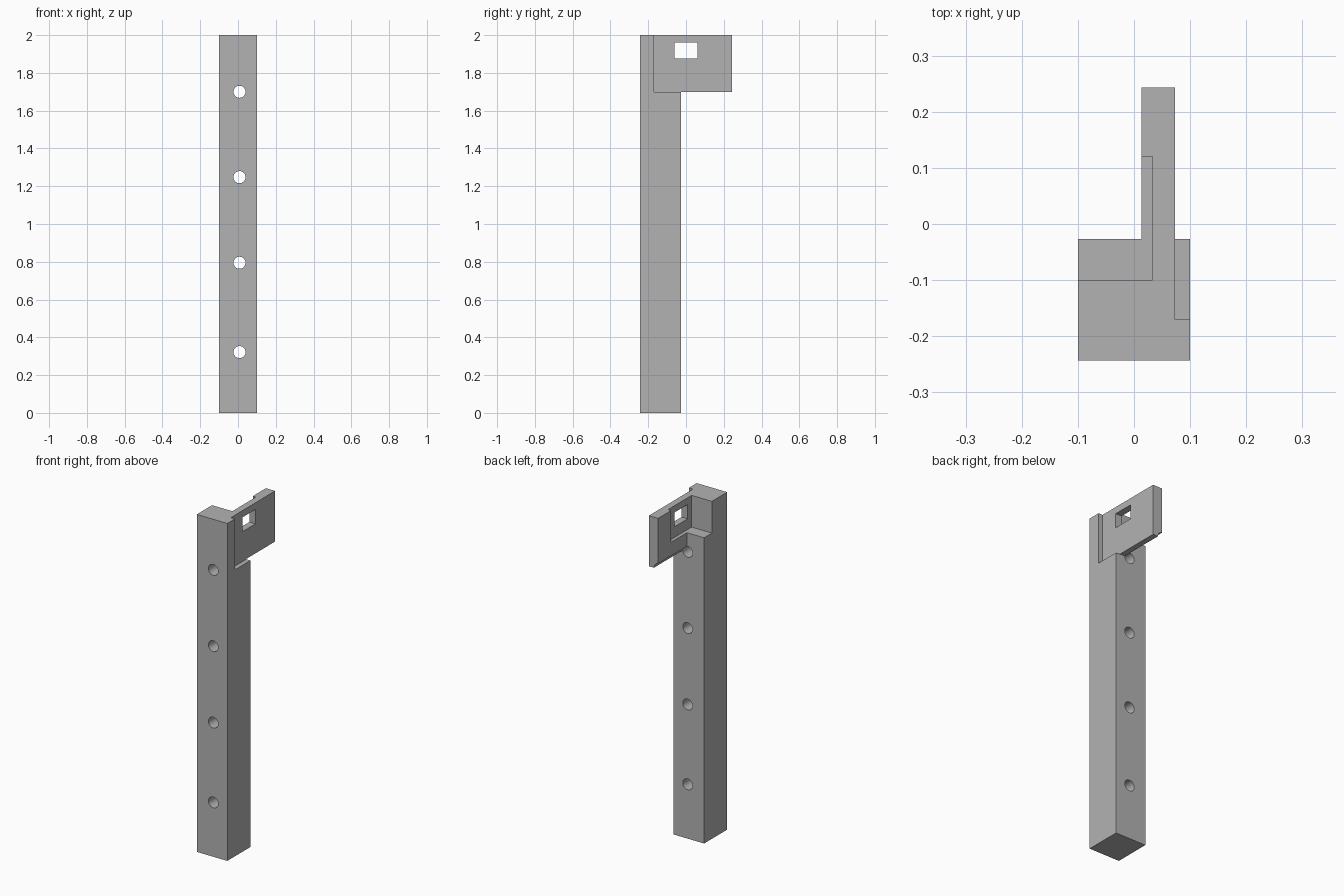
import bpy
from math import pi

cube = bpy.data.objects.get("Cube")
if cube:
    bpy.data.objects.remove(cube, do_unlink=True)

grey = bpy.data.materials.new("plain grey")
grey.use_nodes = True
colour = (0.45, 0.45, 0.45, 1)
grey.diffuse_color = colour
grey.node_tree.nodes["Principled BSDF"].inputs["Base Color"].default_value = colour


def box(name, x, y, z):
    """Box between pairs of x, y and z limits."""
    spans = (x, y, z)
    bpy.ops.mesh.primitive_cube_add(size=1, location=[(a + b) / 2 for a, b in spans])
    ob = bpy.context.object
    ob.name = name
    ob.scale = [b - a for a, b in spans]
    bpy.ops.object.transform_apply(location=True, rotation=True, scale=True)
    ob.data.materials.append(grey)
    return ob


def combine(target, tool, operation):
    mod = target.modifiers.new(operation.lower(), 'BOOLEAN')
    mod.operation = operation
    mod.solver = 'EXACT'
    mod.object = tool
    bpy.context.view_layer.objects.active = target
    bpy.ops.object.modifier_apply(modifier=mod.name)
    bpy.data.objects.remove(tool, do_unlink=True)


# Post with the hook plate at its top
post = box("bracket_post", (-0.1, 0.1), (-0.243, -0.027), (0, 2))
combine(post, box("hook_plate", (0.013, 0.1), (-0.06, 0.243), (1.7, 2)), 'UNION')

# Step along the plate's outer side, recess inside it, and the window
combine(post, box("side_step", (0.073, 0.2), (-0.17, 0.4), (1.698, 2.1)), 'DIFFERENCE')
combine(post, box("inner_recess", (-0.2, 0.033), (-0.1, 0.12), (1.812, 2.1)), 'DIFFERENCE')
combine(post, box("window", (-0.2, 0.2), (-0.062, 0.06), (1.875, 1.96)), 'DIFFERENCE')

# Screw holes; the highest one also grooves the plate's lower edge
for height in (0.322, 0.795, 1.248, 1.7):
    bpy.ops.mesh.primitive_cylinder_add(vertices=32, radius=0.032, depth=1,
                                        location=(0.008, 0, height),
                                        rotation=(pi / 2, 0, 0))
    hole = bpy.context.object
    hole.data.materials.append(grey)
    combine(post, hole, 'DIFFERENCE')

bpy.ops.object.select_all(action='DESELECT')
post.select_set(True)
bpy.context.view_layer.objects.active = post
bpy.ops.object.shade_smooth_by_angle()
